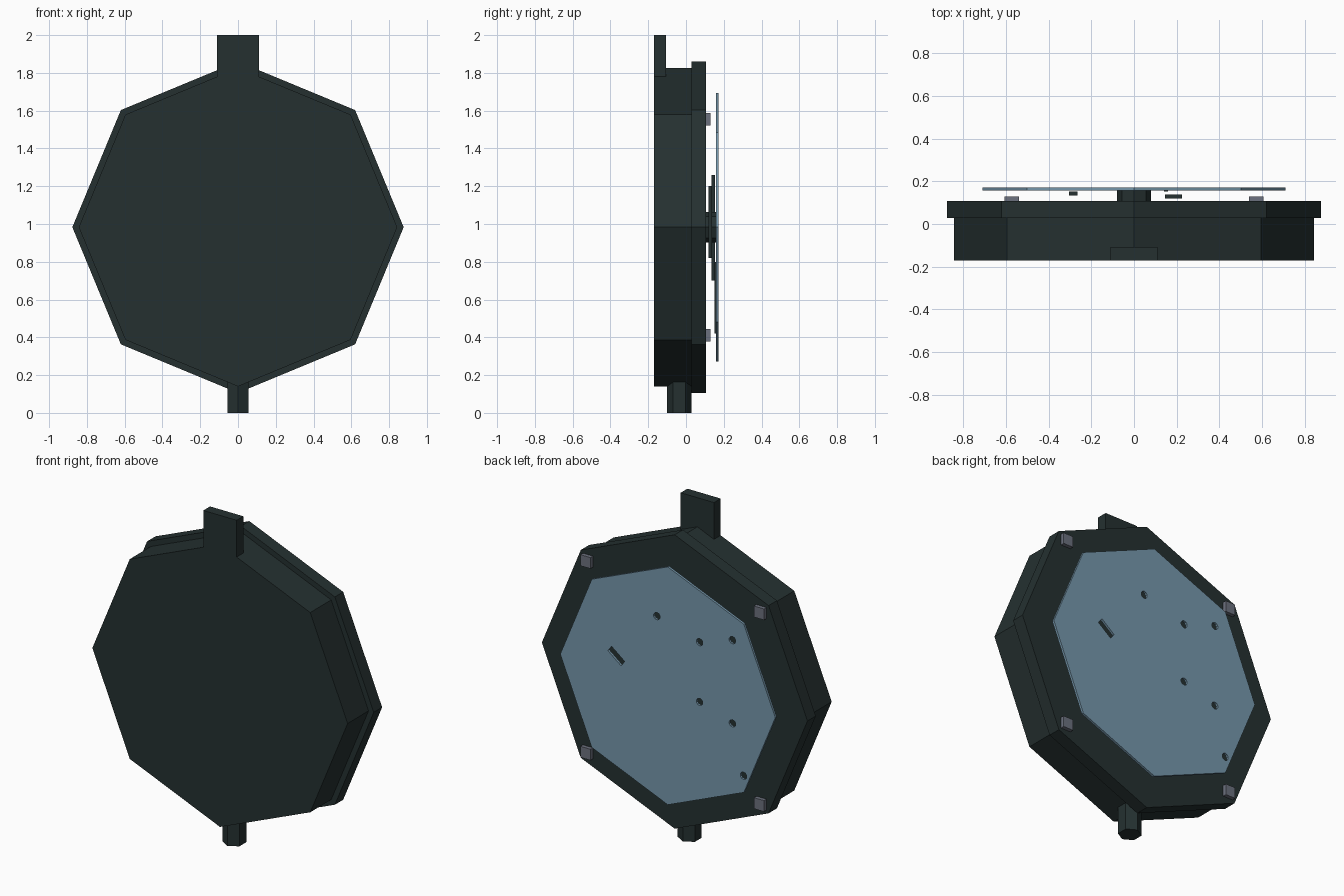
import bpy, math

if "Cube" in bpy.data.objects:
    bpy.data.objects.remove(bpy.data.objects["Cube"])

def mat(name, rgb):
    m = bpy.data.materials.new(name)
    m.diffuse_color = (*rgb, 1)
    m.use_nodes = True
    m.node_tree.nodes["Principled BSDF"].inputs["Base Color"].default_value = m.diffuse_color
    return m

DARK = mat("dark_green_grey", (0.018, 0.030, 0.030))
BLUE = mat("slate_blue", (0.18, 0.31, 0.41))
GREY = mat("steel_grey", (0.15, 0.165, 0.21))
CZ = 0.983  # height of the octagon centre

def finish(ob, name, m):
    ob.name = name
    ob.data.materials.clear()
    ob.data.materials.append(m)
    return ob

def box(name, m, x0, x1, y0, y1, z0, z1):
    bpy.ops.mesh.primitive_cube_add(size=1, location=((x0+x1)/2, (y0+y1)/2, (z0+z1)/2))
    ob = bpy.context.object
    ob.scale = (x1-x0, y1-y0, z1-z0)
    bpy.ops.object.transform_apply(location=False, rotation=False, scale=True)
    return finish(ob, name, m)

def disc(name, m, r, y0, y1, x=0, z=CZ, n=8):
    # prism lying along y, with a corner pointing straight up
    bpy.ops.mesh.primitive_cylinder_add(vertices=n, radius=r, depth=y1-y0,
                                        location=(x, (y0+y1)/2, z),
                                        rotation=(math.pi/2, 0, 0))
    return finish(bpy.context.object, name, m)

# Octagonal case and wider rim
disc("case_body", DARK, 0.843, -0.17, 0.03)
disc("case_rim", DARK, 0.877, 0.028, 0.107)

# Hanger tab on top, hexagonal peg below
box("top_tab", DARK, -0.11, 0.11, -0.17, -0.107, 1.78, 2.0)
bpy.ops.mesh.primitive_cylinder_add(vertices=6, radius=0.065, depth=0.18, location=(0, -0.035, 0.09))
finish(bpy.context.object, "bottom_peg", DARK)

# Four corner studs on the rim
for sx in (-1, 1):
    for sz in (-1, 1):
        x, z = sx*0.573, CZ + sz*0.572
        box("corner_stud", GREY, x-0.033, x+0.033, 0.10, 0.13, z-0.033, z+0.033)

# Hub and bars between rim and cover plate
disc("hub", DARK, 0.08, 0.10, 0.158)
box("wide_bar", DARK, 0.145, 0.225, 0.119, 0.138, 0.82, 1.20)
box("narrow_bar", DARK, -0.305, -0.265, 0.134, 0.153, 0.70, 1.26)
box("thin_rod", DARK, 0.14, 0.16, 0.152, 0.158, 0.42, 0.80)

# Cover plate with drilled holes and a slot
plate = disc("cover_plate", BLUE, 0.71, 0.158, 0.172)
cutters = [disc("hole_cutter", DARK, 0.022, 0.14, 0.19, x, z, 10) for x, z in
           ((0.072, 1.38), (-0.21, 1.30), (-0.427, 1.37),
            (-0.21, 0.943), (-0.427, 0.873), (-0.50, 0.58))]
slot = box("slot_cutter", DARK, -0.055, 0.055, 0.14, 0.19, -0.02, 0.02)
slot.location = (0.34, 0.165, 1.07)
slot.rotation_euler = (0, -math.radians(38), 0)
for c in cutters + [slot]:
    mod = plate.modifiers.new("cut", "BOOLEAN")
    mod.operation, mod.solver, mod.object = "DIFFERENCE", "EXACT", c
bpy.context.view_layer.update()
dg = bpy.context.evaluated_depsgraph_get()
mesh = bpy.data.meshes.new_from_object(plate.evaluated_get(dg))
plate.modifiers.clear()
plate.data = mesh
mesh.materials.clear()
mesh.materials.append(BLUE)
for p in mesh.polygons:
    p.material_index = 0
for c in cutters + [slot]:
    bpy.data.objects.remove(c, do_unlink=True)
